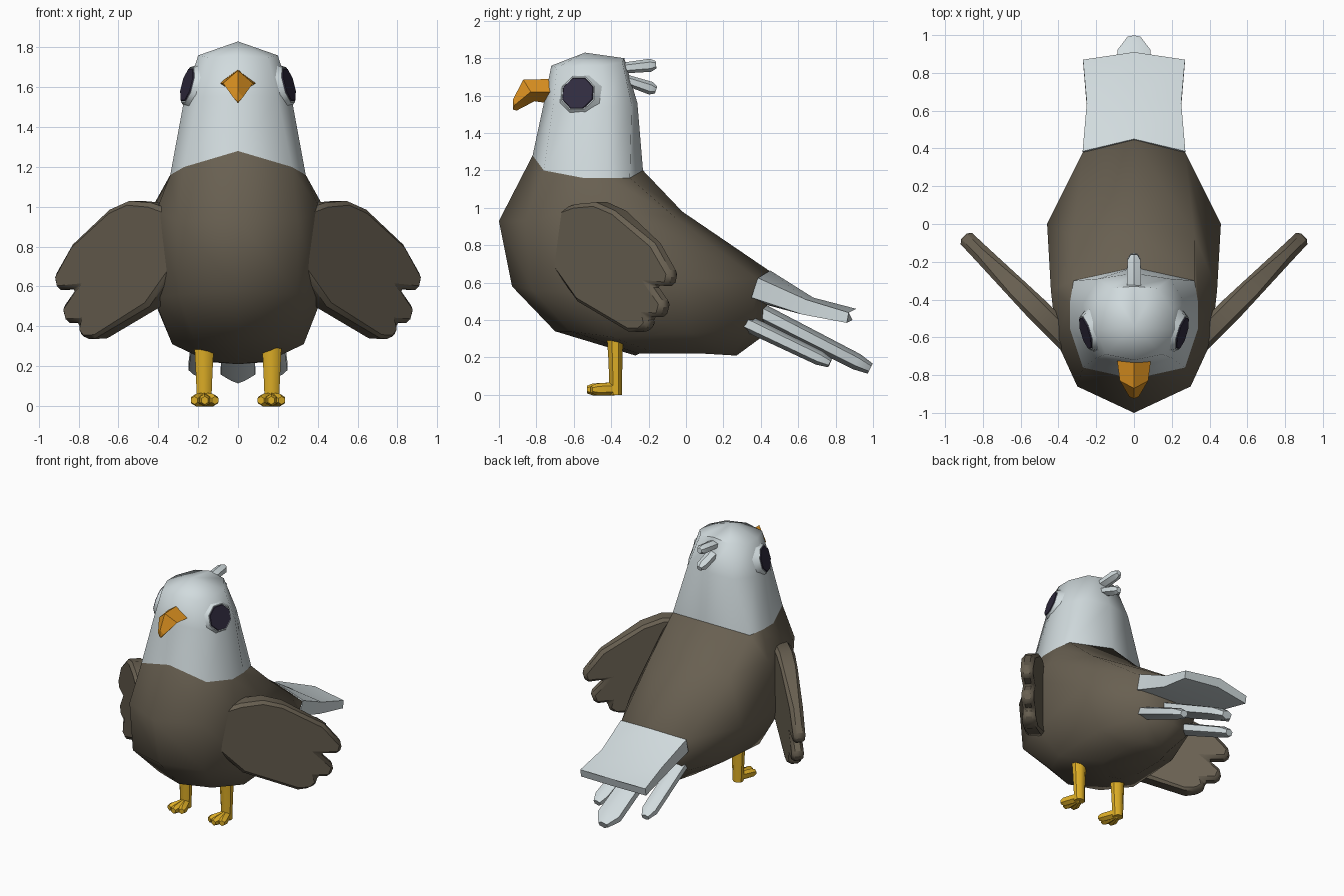
import bpy
import bmesh
import math
from mathutils import Vector

if "Cube" in bpy.data.objects:
    bpy.data.objects.remove(bpy.data.objects["Cube"], do_unlink=True)


def material(name, r, g, b):
    mat = bpy.data.materials.new(name)
    mat.use_nodes = True
    mat.diffuse_color = (r, g, b, 1)
    shader = mat.node_tree.nodes["Principled BSDF"]
    shader.inputs["Base Color"].default_value = (r, g, b, 1)
    shader.inputs["Roughness"].default_value = 0.8
    return mat


BROWN = material("brown feathers", 0.14, 0.117, 0.083)
WHITE = material("pale feathers", 0.64, 0.71, 0.73)
YELLOW = material("yellow legs", 0.74, 0.43, 0.02)
ORANGE = material("orange beak", 0.73, 0.29, 0.015)
DARK = material("dark eye", 0.03, 0.025, 0.05)


def finish(name, bm, mat, angle=45):
    """Turn a bmesh into a shaded object."""
    bmesh.ops.recalc_face_normals(bm, faces=bm.faces)
    mesh = bpy.data.meshes.new(name)
    bm.to_mesh(mesh)
    bm.free()
    obj = bpy.data.objects.new(name, mesh)
    bpy.context.collection.objects.link(obj)
    mesh.materials.append(mat)
    bpy.ops.object.select_all(action="DESELECT")
    obj.select_set(True)
    bpy.context.view_layer.objects.active = obj
    bpy.ops.object.shade_smooth_by_angle(angle=math.radians(angle))
    return obj


def loft(name, rings, mat, angle=45, tip=None):
    """Skin closed rings of points; cap both ends, the last with an optional tip."""
    bm = bmesh.new()
    loops = [[bm.verts.new(p) for p in ring] for ring in rings]
    n = len(loops[0])
    for a, b in zip(loops, loops[1:]):
        for i in range(n):
            j = (i + 1) % n
            bm.faces.new((a[i], a[j], b[j], b[i]))
    bm.faces.new(loops[0])
    if tip:
        top = bm.verts.new(tip)
        for i in range(n):
            bm.faces.new((loops[-1][i], loops[-1][(i + 1) % n], top))
    else:
        bm.faces.new(loops[-1])
    return finish(name, bm, mat, angle)


def mirrored(half):
    """Complete a half ring whose first and last points lie on the centre plane."""
    return half + [(-x, y, z) for x, y, z in reversed(half[1:-1])]


def rod(name, start, end, stations, mat, sides=6, angle=45):
    """Tapered bar; stations are (fraction, half width, half thickness)."""
    start, end = Vector(start), Vector(end)
    axis = (end - start).normalized()
    hint = Vector((0, 1, 0)) if abs(axis.z) > 0.8 else Vector((0, 0, 1))
    across = axis.cross(hint).normalized()
    up = across.cross(axis)
    rings = []
    for t, w, h in stations:
        turns = [math.tau * (i + 0.5) / sides for i in range(sides)]
        rings.append([start.lerp(end, t) + across * w * math.cos(a) + up * h * math.sin(a)
                      for a in turns])
    return loft(name, rings, mat, angle)


# Body: rings fan from the neck round to the belly
neck = [(0, -.82, 1.28), (.27, -.76, 1.2), (.34, -.55, 1.16),
        (.34, -.42, 1.16), (.32, -.3, 1.16), (0, -.23, 1.2)]
body_rings = [
    neck,
    [(0, -1, .93), (.3, -.86, .93), (.41, -.62, .98),
     (.44, -.35, .98), (.32, -.06, .95), (0, -.02, .98)],
    [(0, -.93, .58), (.3, -.82, .56), (.42, -.52, .54),
     (.46, 0, .62), (.27, .38, .62), (0, .45, .66)],
    [(0, -.7, .34), (.22, -.62, .34), (.33, -.4, .31),
     (.32, .02, .33), (.2, .35, .35), (0, .42, .32)],
    [(0, -.27, .21), (.1, -.25, .22), (.14, -.15, .22),
     (.14, .1, .22), (.1, .25, .22), (0, .27, .21)],
]
loft("body", [mirrored(r) for r in body_rings], BROWN, 60)

# Head: continues from the neck to a shallow crown
head_rings = [
    neck,
    [(0, -.76, 1.56), (.2, -.71, 1.55), (.27, -.55, 1.54),
     (.27, -.42, 1.54), (.19, -.29, 1.55), (0, -.26, 1.56)],
    [(0, -.72, 1.76), (.15, -.69, 1.75), (.2, -.56, 1.76),
     (.2, -.45, 1.76), (.12, -.34, 1.78), (0, -.33, 1.8)],
]
loft("head", [mirrored(r) for r in head_rings], WHITE, 60, tip=(0, -.54, 1.83))

# Hooked beak
beak_rings = [
    [(0, -.68, 1.69), (.095, -.68, 1.62), (0, -.68, 1.55)],
    [(0, -.87, 1.685), (.075, -.83, 1.62), (0, -.81, 1.57)],
    [(0, -.925, 1.58), (.025, -.915, 1.55), (0, -.905, 1.52)],
]
loft("beak", [mirrored(r) for r in beak_rings], ORANGE, 30, tip=(0, -.925, 1.525))

# Crest feathers on the back of the head
crest = [(0, .045, .028), (.85, .04, .035), (1, .02, .02)]
rod("upper_crest_feather", (0, -.36, 1.745), (0, -.16, 1.765), crest, WHITE)
rod("lower_crest_feather", (0, -.34, 1.69), (0, -.16, 1.63), crest, WHITE)

# Broad upper tail
tail_rings = [
    [(0, .45, .665), (.272, .385, .625), (.265, .35, .52), (0, .36, .5)],
    [(0, .68, .52), (.25, .64, .51), (.25, .62, .43), (0, .65, .43)],
    [(0, .91, .46), (.27, .87, .44), (.27, .86, .385), (0, .89, .4)],
]
loft("upper_tail", [mirrored(r) for r in tail_rings], WHITE, 40)

# Lower tail feathers
quill = [(0, .09, .05), (.88, .1, .045), (1, .04, .03)]
rod("middle_tail_feather", (0, .38, .45), (0, .985, .14), quill, WHITE)

# Wing outline in the (y, z) plane, with three stepped feather tips
wing_outline = [
    (-.7, .88), (-.67, .98), (-.56, 1.02), (-.45, 1.03), (-.35, .985),
    (-.15, .81), (-.06, .65), (-.075, .58), (-.17, .59), (-.1, .49),
    (-.12, .415), (-.19, .42), (-.18, .375), (-.22, .335), (-.28, .34),
    (-.55, .5), (-.67, .67), (-.69, .79),
]


def wing(name, side):
    """Slab standing on a diagonal plane, thinner at the tip."""
    rings = []
    for face in (-1, 1):
        ring = []
        for y, z in wing_outline:
            half = (0.045 if y < -0.25 else 0.03) * face
            ring.append((side * (y + 0.965 + half), y - half, z))
        rings.append(ring)
    obj = loft(name, rings, BROWN, 50)
    bevel = obj.modifiers.new("soft edge", "BEVEL")
    bevel.width = 0.022
    bevel.segments = 1


def foot_and_leg(label, side):
    x = 0.17 * side
    rod(label + "_leg", (x, -.38, .36), (x, -.375, 0),
        [(0, .056, .05), (.5, .046, .04), (1, .038, .036)], YELLOW, 8)
    for toe, spread in (("inner", -1), ("middle", 0), ("outer", 1)):
        end_x = side * (0.167 + 0.052 * spread)
        rod(label + "_" + toe + "_toe", (x, -.37, .033),
            (end_x, -.53 + .025 * abs(spread), .028),
            [(0, .03, .035), (.8, .032, .032), (1, .02, .02)], YELLOW)


def eye(label, side):
    centre = Vector((side * .246, -.575, 1.61))
    out = Vector((side, -.3, .27)).normalized()
    rod(label + "_eye_rim", centre - out * .04, centre + out * .008,
        [(0, .13, .13), (1, .098, .098)], WHITE, 8)
    rod(label + "_eye", centre + out * .006, centre + out * .014,
        [(0, .093, .093), (1, .088, .088)], DARK, 8)


# Paired parts
for label, side in (("left", 1), ("right", -1)):
    wing(label + "_wing", side)
    foot_and_leg(label, side)
    eye(label, side)
    rod(label + "_tail_feather", (side * .17, .29, .4), (side * .2, .77, .17),
        [(0, .06, .045), (.88, .06, .04), (1, .03, .025)], WHITE)
